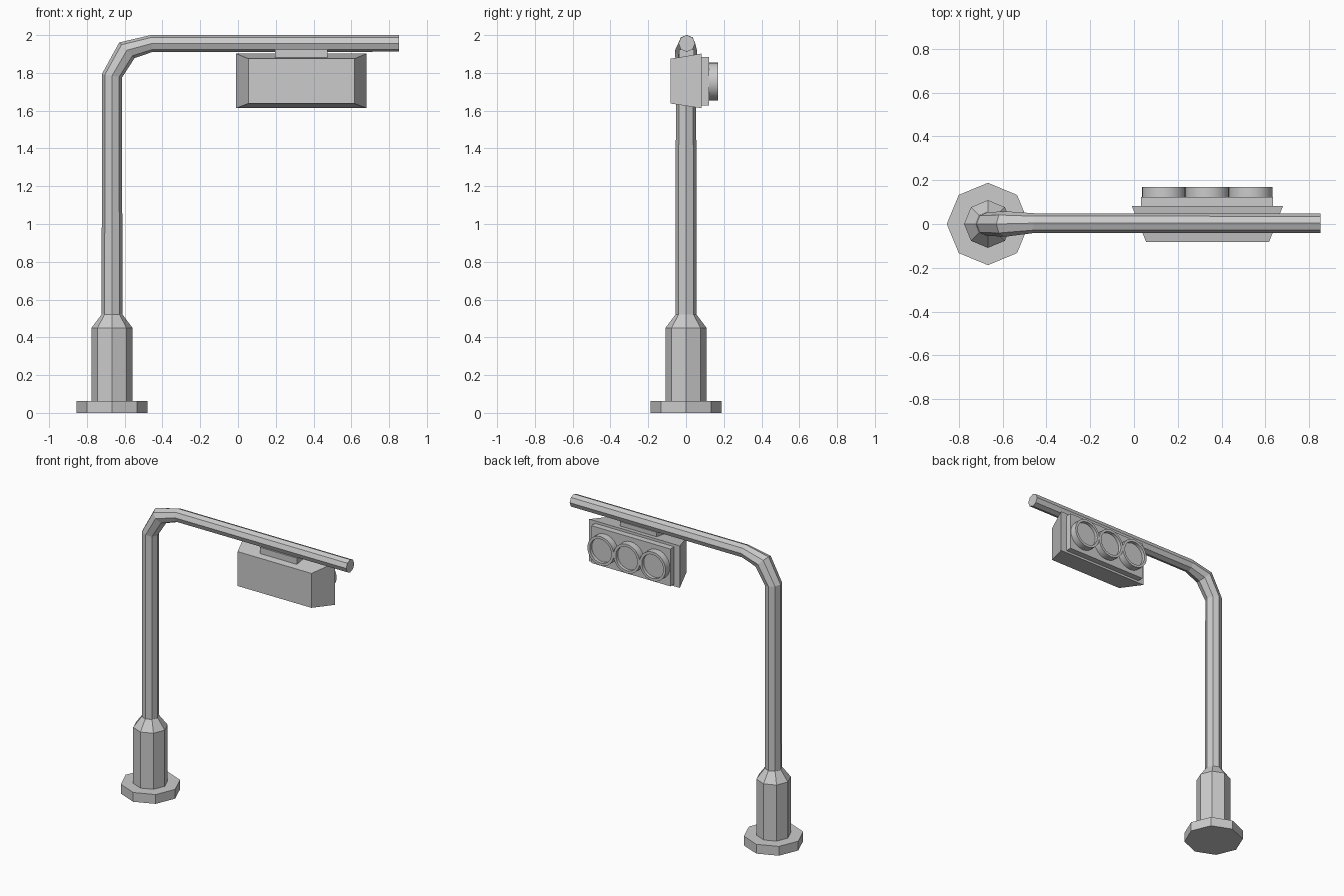
import bpy, bmesh, math
from mathutils import Vector

cube = bpy.data.objects.get("Cube")
if cube:
    bpy.data.objects.remove(cube, do_unlink=True)

grey = bpy.data.materials.new("light grey metal")
grey.use_nodes = True
COLOR = (0.6, 0.6, 0.6, 1)
grey.diffuse_color = COLOR
grey.node_tree.nodes["Principled BSDF"].inputs["Base Color"].default_value = COLOR


def finish(name, bm, smooth=False):
    """Turn a bmesh into a named, coloured object."""
    bmesh.ops.recalc_face_normals(bm, faces=bm.faces)
    mesh = bpy.data.meshes.new(name)
    bm.to_mesh(mesh)
    bm.free()
    mesh.materials.append(grey)
    ob = bpy.data.objects.new(name, mesh)
    bpy.context.collection.objects.link(ob)
    if smooth:
        bpy.ops.object.select_all(action='DESELECT')
        ob.select_set(True)
        bpy.context.view_layer.objects.active = ob
        bpy.ops.object.shade_smooth_by_angle(angle=math.radians(30))
    return ob


def loft(name, rings, smooth=False):
    """Skin a list of vertex loops and cap both ends."""
    bm = bmesh.new()
    loops = [[bm.verts.new(p) for p in ring] for ring in rings]
    n = len(loops[0])
    for a, b in zip(loops, loops[1:]):
        for i in range(n):
            j = (i + 1) % n
            bm.faces.new((a[i], a[j], b[j], b[i]))
    bm.faces.new(loops[0][::-1])
    bm.faces.new(loops[-1])
    return finish(name, bm, smooth)


def circle(center, u, v, radius, sides):
    """Points of a regular polygon in the plane of u and v."""
    c, u, v = Vector(center), Vector(u), Vector(v)
    angles = [math.tau * i / sides for i in range(sides)]
    return [c + radius * (u * math.cos(a) + v * math.sin(a)) for a in angles]


def rect(x0, x1, z0, z1, y):
    return [(x0, y, z0), (x1, y, z0), (x1, y, z1), (x0, y, z1)]


X, Y, Z = (1, 0, 0), (0, 1, 0), (0, 0, 1)
POLE_X = -0.667

# Octagonal foot and sleeve
loft("base_plate", [circle((POLE_X, 0, z), X, Y, 0.188, 8) for z in (0, 0.064)])
loft("base_sleeve", [circle((POLE_X, 0, z), X, Y, r, 8)
                     for z, r in ((0.064, 0.109), (0.45, 0.109), (0.52, 0.056))])

# Bent pole and arm: centre x, centre z, lean from upright, radius
path = [(POLE_X, 0.5, 0, 0.055), (POLE_X, 1.785, 10, 0.054),
        (-0.588, 1.92, 45, 0.058), (-0.455, 1.956, 85, 0.045),
        (0.852, 1.956, 90, 0.044)]
rings = []
for x, z, lean, r in path:
    a = math.radians(lean)
    across = (math.cos(a), 0, -math.sin(a))
    shift = 0.004 if lean > 80 else 0
    rings.append(circle((x, shift, z), across, Y, r, 8))
loft("pole_and_arm", rings)

# Signal housing, widening towards the lamps, hung from a bracket
loft("signal_housing", [rect(0.055, 0.617, 1.638, 1.875, -0.082),
                        rect(-0.01, 0.68, 1.613, 1.902, 0.082)])
loft("hanger_bracket", [rect(0.195, 0.475, 1.86, 1.925, y) for y in (-0.038, 0.042)])
loft("lamp_panel", [rect(0.033, 0.635, 1.628, 1.885, y) for y in (0.08, 0.123)])

# Three round lamps with a raised rim around a sunken lens
for side, lx in (("right", 0.136), ("middle", 0.334), ("left", 0.532)):
    loft(side + "_lamp", [circle((lx, y, 1.755), X, Z, r, 24)
                          for y, r in ((0.12, 0.1), (0.17, 0.1),
                                       (0.17, 0.082), (0.148, 0.082))], smooth=True)
